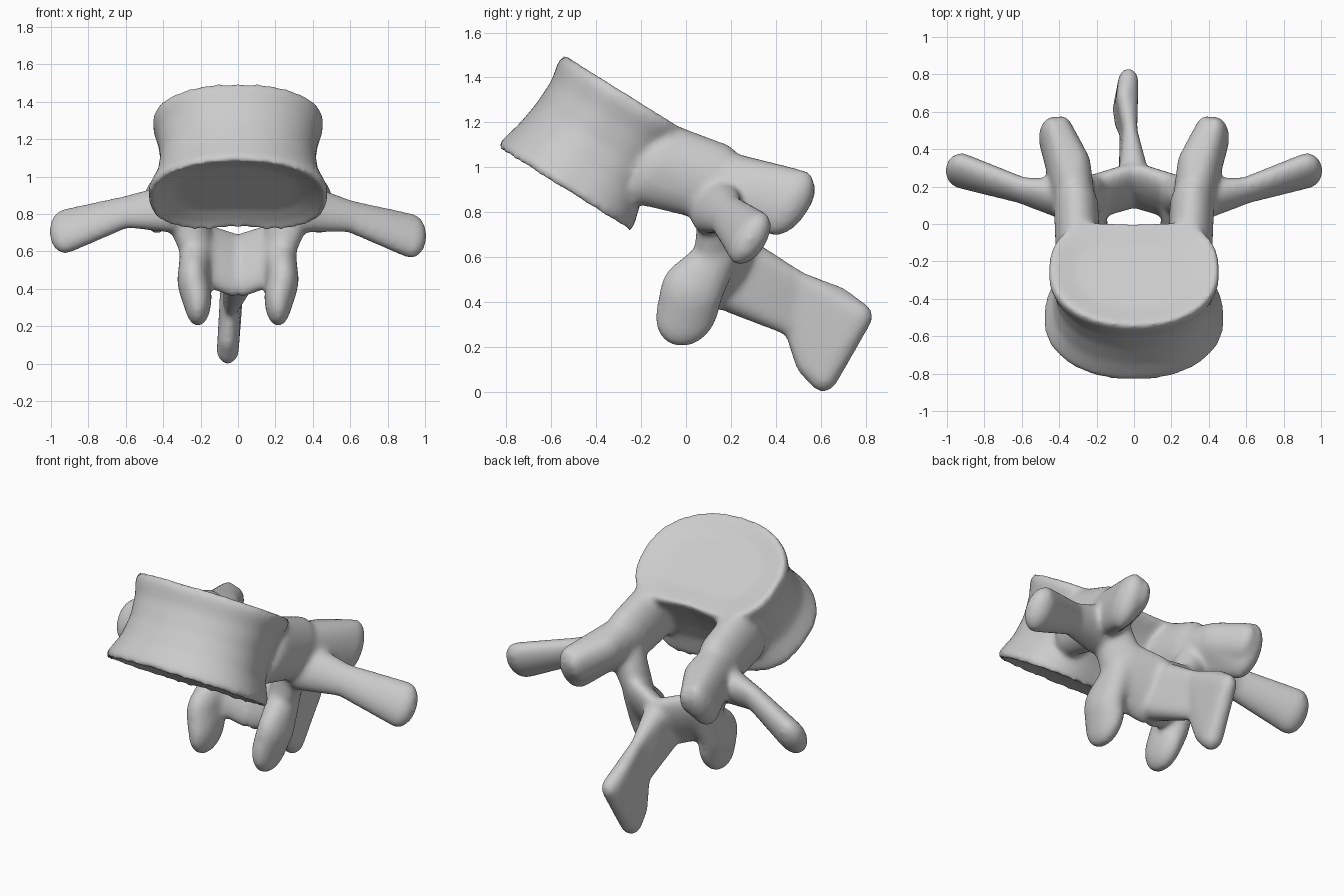
import bpy, bmesh, math
from mathutils import Matrix, Vector

cube = bpy.data.objects.get("Cube")
if cube:
    bpy.data.objects.remove(cube, do_unlink=True)

bone = bpy.data.materials.new("bone_grey")
bone.use_nodes = True
GREY = (0.6, 0.6, 0.6, 1)
bone.diffuse_color = GREY
bone.node_tree.nodes["Principled BSDF"].inputs["Base Color"].default_value = GREY

# The whole bone leans forward: local y runs backward, local z along the spine
TILT = Matrix.Rotation(math.radians(-32), 4, 'X')
parts = []


def add_part(name, bm):
    bmesh.ops.recalc_face_normals(bm, faces=bm.faces)
    mesh = bpy.data.meshes.new(name)
    bm.to_mesh(mesh)
    bm.free()
    ob = bpy.data.objects.new(name, mesh)
    mesh.materials.append(bone)
    bpy.context.collection.objects.link(ob)
    parts.append(ob)


def hull(name, blobs):
    """Wrap a convex skin round tilted ellipsoids given as (centre, radii)."""
    bm = bmesh.new()
    for centre, radii in blobs:
        m = Matrix.Translation(centre) @ TILT @ Matrix.Diagonal((*radii, 1))
        bmesh.ops.create_icosphere(bm, subdivisions=3, radius=1, matrix=m)
    # Keep only the points, so that the hull is one clean closed skin
    bmesh.ops.delete(bm, geom=bm.edges[:], context='EDGES_FACES')
    bmesh.ops.convex_hull(bm, input=bm.verts[:])
    inner = [v for v in bm.verts if not v.link_faces]
    bmesh.ops.delete(bm, geom=inner, context='VERTS')
    add_part(name, bm)


def chain(name, blobs, side=1):
    """Limb made of hulls between successive ellipsoids."""
    blobs = [((c[0] * side, c[1], c[2]), r) for c, r in blobs]
    for a, b in zip(blobs, blobs[1:]):
        hull(name, [a, b])


# Body: D-shaped rings (height, offset, half width, half depth)
def body():
    rings = [(-.215, .01, .33, .23), (-.245, .01, .43, .325), (-.268, .01, .47, .36),
             (-.235, .005, .483, .365), (-.12, .005, .43, .335), (0, .012, .415, .325),
             (.12, .015, .43, .325), (.21, .015, .458, .345), (.252, .017, .448, .34),
             (.242, .017, .40, .295), (.222, .015, .31, .21)]
    place = Matrix.Translation((0, -.4, 1.12)) @ TILT
    bm = bmesh.new()
    loops, steps = [], 64
    for h, off, a, b in rings:
        loop = []
        for i in range(steps):
            t = 2 * math.pi * i / steps
            c, s = math.cos(t), math.sin(t)
            power = .7 if s > 0 else .95
            x = a * math.copysign(abs(c) ** power, c)
            y = b * math.copysign(abs(s) ** power, s)
            if s > 0:
                y -= .04 * s * math.exp(-(x / .2) ** 2)
            loop.append(bm.verts.new(place @ Vector((x, y + off, h))))
        loops.append(loop)
    for lo, hi in zip(loops, loops[1:]):
        for i in range(steps):
            j = (i + 1) % steps
            bm.faces.new((lo[i], lo[j], hi[j], hi[i]))
    bm.faces.new(loops[0][::-1])
    bm.faces.new(loops[-1])
    add_part("body", bm)


body()

for side, label in ((1, "left"), (-1, "right")):
    drop = .012 * side
    chain(label + "_pedicle", [
        ((.3, -.13, 1.01), (.12, .1, .2)),
        ((.31, .1, .94), (.12, .1, .185))], side)
    # Upper joint: broad plate with an inner lobe and two small tips
    base = ((.32 * side, .15, .93), (.11, .1, .15))
    lobe = ((.31 * side, .32, .92), (.08, .08, .11))
    tip = ((.435 * side, .46, .84), (.075, .09, .165))
    hull(label + "_upper_joint", [base, lobe, tip])
    hull(label + "_upper_joint_tip", [lobe, ((.385 * side, .49, .87), (.06, .08, .11))])
    chain(label + "_side_wing", [
        ((.36, .13, .83), (.09, .1, .14)),
        ((.6, .18, .8 - drop), (.07, .06, .095)),
        ((.925, .285, .695 - drop), (.085, .075, .135))], side)
    chain(label + "_arch_plate", [
        ((.29, .15, .82), (.11, .09, .13)),
        ((.2, .15, .59), (.08, .08, .19)),
        ((.03, .2, .53), (.08, .075, .2))], side)
    chain(label + "_lower_joint", [
        ((.22, .14, .6), (.09, .09, .13)),
        ((.24, .025, .45), (.085, .14, .15)),
        ((.215, .005, .355), (.075, .135, .165))], side)

# Spine blade at the back, thick at the root and rim, leaning to the right
root = [((0, .27, .6), (.08, .06, .08)), ((0, .2, .42), (.08, .06, .07))]
waist = [((-.02, .5, .49), (.038, .05, .05)), ((-.04, .48, .29), (.038, .05, .05))]
rim = [((-.05, .68, .415), (.045, .055, .055)), ((-.03, .77, .335), (.055, .065, .065)),
       ((-.055, .615, .065), (.06, .065, .07)), ((-.055, .54, .125), (.05, .055, .055))]
hull("spine_blade_root", root + waist)
hull("spine_blade_tip", waist + rim)

# Fuse the parts into one smooth bone
bpy.ops.object.select_all(action='DESELECT')
for ob in parts:
    ob.select_set(True)
bpy.context.view_layer.objects.active = parts[0]
bpy.ops.object.join()
bone_object = bpy.context.object
bone_object.name = "vertebra"
fuse = bone_object.modifiers.new("fuse", 'REMESH')
fuse.mode = 'VOXEL'
fuse.voxel_size = .014
fuse.use_smooth_shade = True
soften = bone_object.modifiers.new("soften", 'SMOOTH')
soften.factor = .5
soften.iterations = 20
